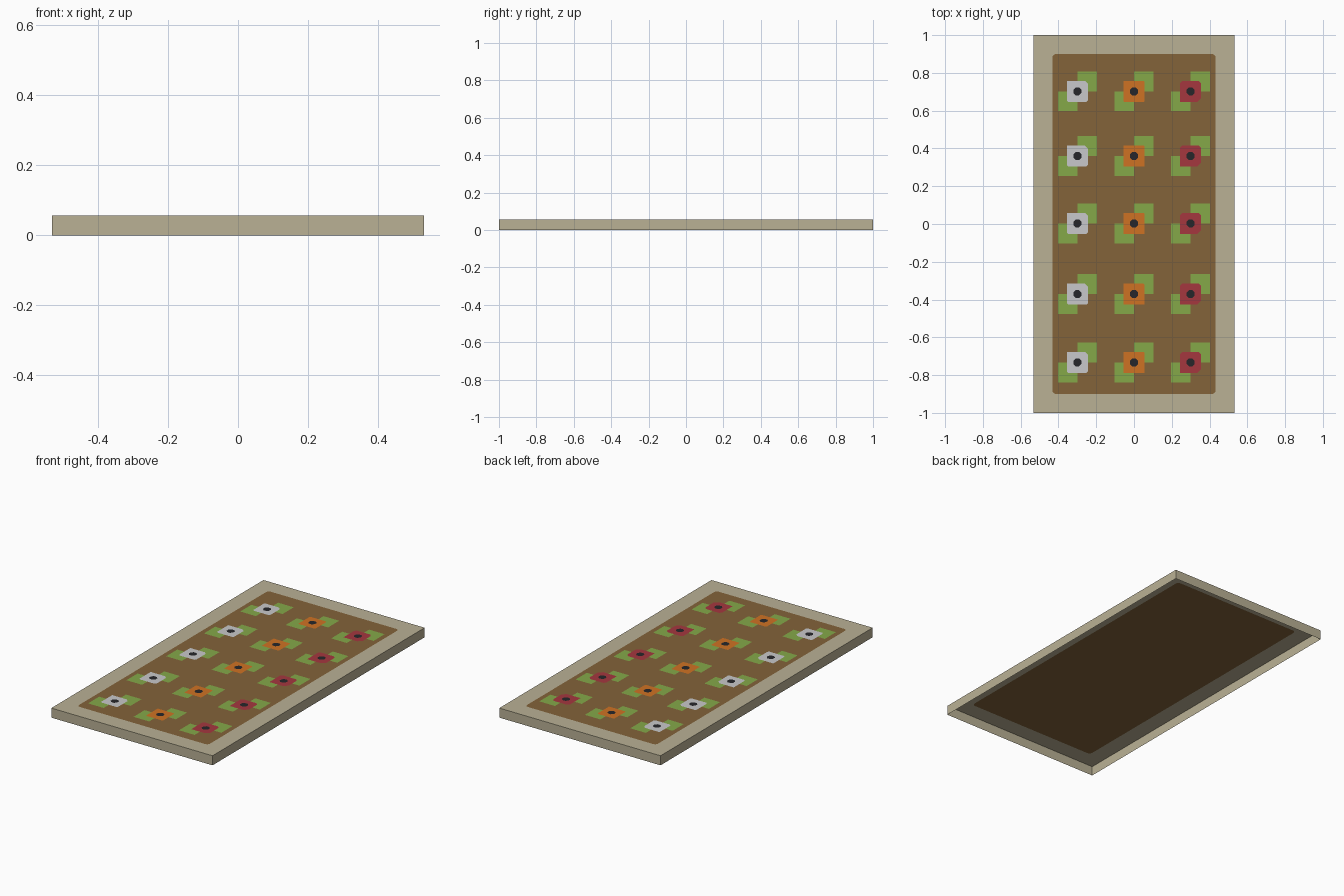
import bpy, math

if "Cube" in bpy.data.objects:
    bpy.data.objects.remove(bpy.data.objects["Cube"])

def mat(name, rgb):
    m = bpy.data.materials.new(name)
    lin = [((c / 255 + 0.055) / 1.055) ** 2.4 for c in rgb]
    m.diffuse_color = (*lin, 1)
    m.use_nodes = True
    m.node_tree.nodes["Principled BSDF"].inputs["Base Color"].default_value = m.diffuse_color
    return m

STONE = mat("pale stone", (186, 177, 149))
SOIL = mat("brown soil", (131, 99, 58))
LEAF = mat("leaf green", (133, 169, 73))
WHITE = mat("white petal", (201, 201, 203))
ORANGE = mat("orange petal", (207, 114, 36))
RED = mat("red petal", (165, 55, 62))
DARK = mat("dark centre", (38, 38, 42))

def make(name, verts, faces, m):
    me = bpy.data.meshes.new(name)
    me.from_pydata(verts, [], faces)
    me.materials.append(m)
    ob = bpy.data.objects.new(name, me)
    bpy.context.collection.objects.link(ob)
    return ob

def plate(name, outlines, z, m):
    """Thin flat sheet made of one or more counter-clockwise outlines."""
    verts, faces = [], []
    for pts in outlines:
        faces.append(range(len(verts), len(verts) + len(pts)))
        verts += [(x, y, z) for x, y in pts]
    return make(name, verts, faces, m)

W, L, H = 0.532, 1.0, 0.057      # half width, half length, height
SW, SL, R = 0.432, 0.9, 0.018    # soil half width, half length, corner radius
CORNERS = [(1, 1), (-1, 1), (-1, -1), (1, -1)]

# rounded soil outline, four points to a corner
N = 4
soil = []
for i, (sx, sy) in enumerate(CORNERS):
    for k in range(N):
        a = math.pi / 2 * (i + k / (N - 1))
        soil.append((sx * (SW - R) + R * math.cos(a), sy * (SL - R) + R * math.sin(a)))

# frame: open-bottomed shell, flat rim around the soil
verts = [(sx * W, sy * L, z) for z in (0, H) for sx, sy in CORNERS]
verts += [(x, y, H) for x, y in soil]
faces = []
for i in range(4):
    j = (i + 1) % 4
    faces.append((i, j, j + 4, i + 4))                                  # wall
    faces.append((i + 4, j + 4, 8 + j * N, 8 + i * N + N - 1))          # rim side
    faces += [(i + 4, 8 + i * N + k + 1, 8 + i * N + k) for k in range(N - 1)]  # rim corner
make("bed_frame", verts, faces, STONE)
plate("soil", [soil], H, SOIL)

def square(x0, y0, x1, y1):
    return [(x0, y0), (x1, y0), (x1, y1), (x0, y1)]

def petals(x, y, cuts, s=0.056):
    """Square bloom with each corner chamfered by its own amount."""
    a, b, c, d = cuts  # upper right, upper left, lower left, lower right
    return [(x + s, y + s - a), (x + s - a, y + s), (x - s + b, y + s), (x - s, y + s - b),
            (x - s, y - s + c), (x - s + c, y - s), (x + s - d, y - s), (x + s, y - s + d)]

# flowers: leaves, petals and centre in thin layers
COLUMNS = [("white", -0.3, WHITE, (0.016, 0.002, 0.008, 0.008)),
           ("orange", 0.0, ORANGE, (0.006, 0.003, 0.003, 0.003)),
           ("red", 0.3, RED, (0.014, 0.012, 0.002, 0.022))]
ROWS = (0.702, 0.36, 0.003, -0.371, -0.733)
for name, x, m, cuts in COLUMNS:
    for r, y in enumerate(ROWS, 1):
        plate(f"{name}_flower_leaves_{r}",
              [square(x - 0.103, y - 0.105, x, y), square(x, y, x + 0.103, y + 0.105)],
              H + 0.0006, LEAF)
        plate(f"{name}_flower_petals_{r}", [petals(x, y, cuts)], H + 0.0012, m)
        plate(f"{name}_flower_centre_{r}",
              [[(x + 0.023 * math.cos(math.pi * (k + .5) / 4), y + 0.023 * math.sin(math.pi * (k + .5) / 4))
                for k in range(8)]], H + 0.0018, DARK)
